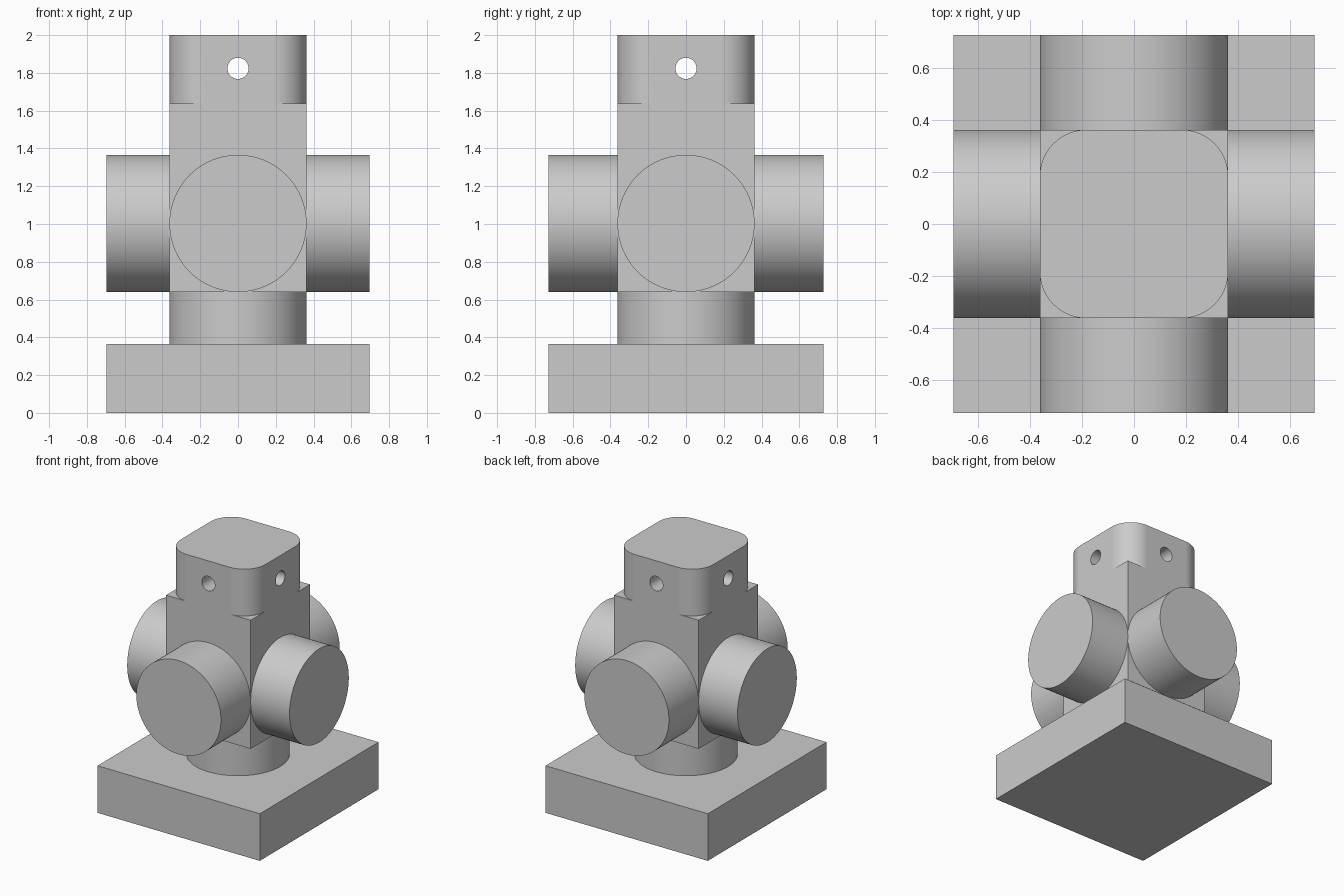
import bpy, bmesh, math
from mathutils import Matrix, Vector

if "Cube" in bpy.data.objects:
    bpy.data.objects.remove(bpy.data.objects["Cube"], do_unlink=True)

# Main dimensions
HALF_X, HALF_Y = 0.696, 0.727   # base half widths, also the reach of the stubs
R = 0.363                       # block half width and stub radius
BASE_TOP, BLOCK_LOW, BLOCK_TOP, TOP = 0.365, 0.64, 1.637, 2.0
HUB_Z = BLOCK_LOW + R
HOLE_Z, HOLE_R = 1.824, 0.056

grey = bpy.data.materials.new("light grey")
grey.use_nodes = True
grey.diffuse_color = (0.6, 0.6, 0.6, 1)
grey.node_tree.nodes["Principled BSDF"].inputs["Base Color"].default_value = (0.6, 0.6, 0.6, 1)


def add_object(name, bm):
    mesh = bpy.data.meshes.new(name)
    bm.to_mesh(mesh)
    bm.free()
    mesh.materials.append(grey)
    obj = bpy.data.objects.new(name, mesh)
    bpy.context.collection.objects.link(obj)
    return obj


def activate(obj):
    bpy.ops.object.select_all(action='DESELECT')
    obj.select_set(True)
    bpy.context.view_layer.objects.active = obj


def smooth(obj):
    activate(obj)
    bpy.ops.object.shade_smooth_by_angle(angle=math.radians(30))
    obj.modifiers.new("even_normals", 'WEIGHTED_NORMAL').keep_sharp = True


def box(name, hx, hy, z0, z1, corner=0):
    bm = bmesh.new()
    bmesh.ops.create_cube(bm, size=1)
    bmesh.ops.scale(bm, vec=(2 * hx, 2 * hy, z1 - z0), verts=bm.verts)
    bmesh.ops.translate(bm, vec=(0, 0, (z0 + z1) / 2), verts=bm.verts)
    if corner:
        upright = [e for e in bm.edges
                   if abs(e.verts[0].co.z - e.verts[1].co.z) > 0.1]
        bmesh.ops.bevel(bm, geom=upright, offset=corner, segments=16,
                        profile=0.5, affect='EDGES')
    return add_object(name, bm)


def cylinder(name, start, end, radius, sides=96):
    start, end = Vector(start), Vector(end)
    axis = end - start
    turn = axis.to_track_quat('Z', 'Y').to_matrix().to_4x4()
    bm = bmesh.new()
    bmesh.ops.create_cone(bm, cap_ends=True, segments=sides, radius1=radius,
                          radius2=radius, depth=axis.length,
                          matrix=Matrix.Translation((start + end) / 2) @ turn)
    return add_object(name, bm)


# Base slab, round neck and square block
box("base_slab", HALF_X, HALF_Y, 0, BASE_TOP)
smooth(cylinder("neck", (0, 0, BASE_TOP), (0, 0, BLOCK_LOW), R))
box("centre_block", R, R, BLOCK_LOW, BLOCK_TOP)

# Four round stubs on the sides of the block
for name, direction, reach in (("left_stub", (1, 0, 0), HALF_X),
                               ("right_stub", (-1, 0, 0), HALF_X),
                               ("front_stub", (0, -1, 0), HALF_Y),
                               ("back_stub", (0, 1, 0), HALF_Y)):
    hub, d = Vector((0, 0, HUB_Z)), Vector(direction)
    smooth(cylinder(name, hub + d * R, hub + d * reach, R))

# Rounded cap with crossing through holes
cap = box("rounded_cap", R, R, BLOCK_TOP, TOP, corner=0.18)
for axis in (Vector((1, 0, 0)), Vector((0, 1, 0))):
    mid = Vector((0, 0, HOLE_Z))
    cutter = cylinder("hole_cutter", mid - axis, mid + axis, HOLE_R, 48)
    cutter.hide_render = True
    activate(cap)
    cut = cap.modifiers.new("hole", 'BOOLEAN')
    cut.operation, cut.solver, cut.object = 'DIFFERENCE', 'EXACT', cutter
    bpy.ops.object.modifier_apply(modifier=cut.name)
    bpy.data.objects.remove(cutter, do_unlink=True)
smooth(cap)
